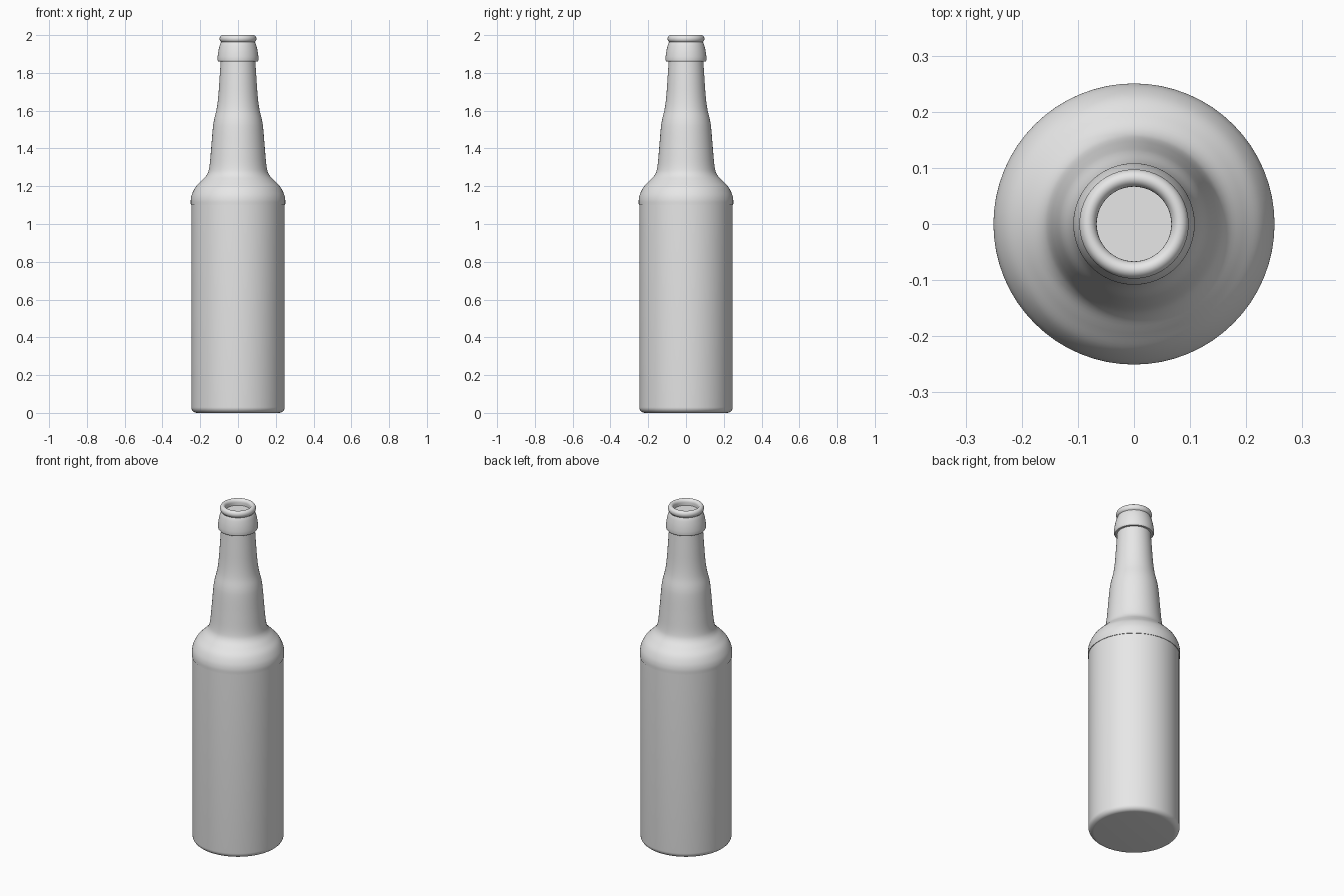
import bpy
import math
from mathutils import Vector

SEGMENTS = 64

old = bpy.data.objects.get("Cube")
if old:
    bpy.data.objects.remove(old, do_unlink=True)

grey = bpy.data.materials.new("plain_grey")
grey.use_nodes = True
colour = (0.8, 0.8, 0.8, 1)
grey.diffuse_color = colour
grey.node_tree.nodes["Principled BSDF"].inputs["Base Color"].default_value = colour


def smooth_path(points, steps=5):
    """Catmull-Rom curve through (radius, height) points."""
    p = [Vector(q) for q in points]
    p = [2 * p[0] - p[1]] + p + [2 * p[-1] - p[-2]]
    out = []
    for a, b, c, d in zip(p, p[1:], p[2:], p[3:]):
        for i in range(steps):
            t = i / steps
            out.append(0.5 * (2 * b + (c - a) * t + (2 * a - 5 * b + 4 * c - d) * t ** 2
                              + (3 * b - a - 3 * c + d) * t ** 3))
    return out + [p[-2]]


def arc(r, z, size_r, size_z, start, end, steps=8):
    """Elliptical arc in the profile plane, angles in degrees."""
    angles = [math.radians(start + (end - start) * i / steps) for i in range(steps + 1)]
    return [(r + size_r * math.cos(a), z + size_z * math.sin(a)) for a in angles]


def lathe(name, profile, close_start=False, close_end=False):
    """Spin a bottom-to-top profile around the z axis."""
    n = SEGMENTS
    verts = [(r * math.cos(math.tau * k / n), r * math.sin(math.tau * k / n), z)
             for r, z in profile for k in range(n)]
    faces = [(i * n + k, i * n + (k + 1) % n, (i + 1) * n + (k + 1) % n, (i + 1) * n + k)
             for i in range(len(profile) - 1) for k in range(n)]
    if close_start:
        faces.append(tuple(reversed(range(n))))
    if close_end:
        faces.append(tuple(range(len(verts) - n, len(verts))))
    mesh = bpy.data.meshes.new(name)
    mesh.from_pydata(verts, [], faces)
    mesh.materials.append(grey)
    obj = bpy.data.objects.new(name, mesh)
    bpy.context.collection.objects.link(obj)
    bpy.ops.object.select_all(action="DESELECT")
    obj.select_set(True)
    bpy.context.view_layer.objects.active = obj
    bpy.ops.object.shade_smooth_by_angle(angle=math.radians(35))
    return obj


# Straight body with a rounded foot
lathe("body", arc(0.217, 0.03, 0.03, 0.03, -90, 0) + [(0.247, 1.1)], close_start=True)

# Shoulder and swelling neck, slightly wider than the body
lathe("shoulder_and_neck", [(0.246, 1.1)] + smooth_path([
    (0.25, 1.1), (0.25, 1.13), (0.243, 1.16), (0.225, 1.195), (0.195, 1.227),
    (0.165, 1.26), (0.152, 1.3), (0.143, 1.39), (0.134, 1.5), (0.127, 1.55),
    (0.113, 1.61), (0.104, 1.68), (0.097, 1.78), (0.091, 1.87)]))

# Collar under the mouth
lathe("collar", [(0.09, 1.86), (0.104, 1.86)] + smooth_path([
    (0.108, 1.866), (0.108, 1.885), (0.104, 1.915), (0.097, 1.945), (0.09, 1.963)]))

# Rounded lip, turning into the mouth with its recessed floor
lathe("lip", [(0.085, 1.96)] + arc(0.082, 1.981, 0.0155, 0.019, -70, 180, 16)
      + [(0.0665, 1.965)], close_end=True)
